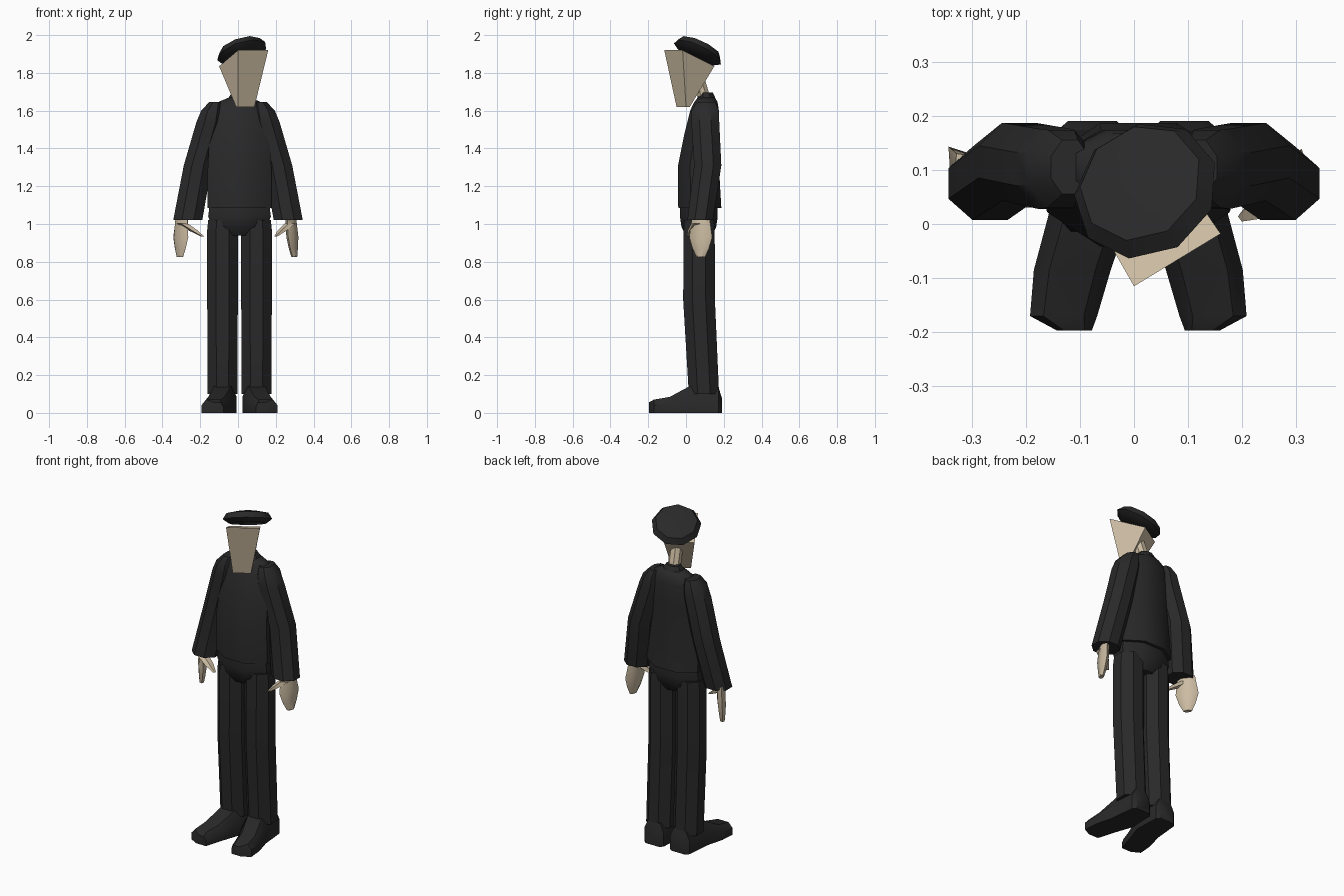
import bpy, bmesh, math
from mathutils import Vector, Matrix

if "Cube" in bpy.data.objects:
    bpy.data.objects.remove(bpy.data.objects["Cube"])

CX = 0.008  # body centre line


def material(name, rgb):
    m = bpy.data.materials.new(name)
    m.diffuse_color = (*rgb, 1)
    m.use_nodes = True
    m.node_tree.nodes["Principled BSDF"].inputs["Base Color"].default_value = m.diffuse_color
    return m


DARK = material("dark_cloth", (0.022, 0.022, 0.022))
SKIN = material("skin", (0.60, 0.50, 0.36))


def loft(name, rings, mat, angle=40):
    """Skin a list of equal-length point rings and cap both ends."""
    bm = bmesh.new()
    rows = [[bm.verts.new(p) for p in r] for r in rings]
    n = len(rows[0])
    for a, b in zip(rows, rows[1:]):
        for i in range(n):
            j = (i + 1) % n
            bm.faces.new((a[i], a[j], b[j], b[i]))
    bm.faces.new(rows[0])
    bm.faces.new(rows[-1])
    bmesh.ops.recalc_face_normals(bm, faces=bm.faces)
    me = bpy.data.meshes.new(name)
    bm.to_mesh(me)
    bm.free()
    ob = bpy.data.objects.new(name, me)
    bpy.context.collection.objects.link(ob)
    me.materials.append(mat)
    bpy.ops.object.select_all(action='DESELECT')
    bpy.context.view_layer.objects.active = ob
    ob.select_set(True)
    bpy.ops.object.shade_smooth_by_angle(angle=math.radians(angle))
    return ob


def ring(x, y, z, rx, ry, n=8, yaw=0.0):
    """Horizontal n-sided ring with flats facing the axes, exact half-widths rx, ry."""
    k = 1 / math.cos(math.pi / n)
    pts = []
    for i in range(n):
        a = 2 * math.pi * (i + 0.5) / n
        u, v = rx * k * math.cos(a), ry * k * math.sin(a)
        pts.append(Vector((x + u * math.cos(yaw) - v * math.sin(yaw),
                           y + u * math.sin(yaw) + v * math.cos(yaw), z)))
    return pts


def flip(rings, s, cx):
    """Place rings on the right (s=1) or left (s=-1) of the line x = cx."""
    return [[Vector((cx + s * p.x, p.y, p.z)) for p in r] for r in rings]


# Jacket: hem to shoulders
loft("jacket", [ring(CX, y, z, rx, ry) for y, z, rx, ry in [
    (0.073, 1.085, 0.170, 0.114), (0.066, 1.31, 0.168, 0.108),
    (0.082, 1.47, 0.158, 0.092), (0.098, 1.60, 0.145, 0.076),
    (0.105, 1.645, 0.115, 0.062), (0.108, 1.67, 0.055, 0.045)]], DARK)

# Collar
loft("collar", [ring(CX, y, z, rx, ry) for y, z, rx, ry in [
    (0.105, 1.64, 0.070, 0.058), (0.108, 1.675, 0.054, 0.044),
    (0.106, 1.695, 0.040, 0.036)]], DARK)

# Trouser seat below the hem
loft("trouser_seat", [ring(CX, 0.068, z, rx, ry) for z, rx, ry in [
    (1.10, 0.158, 0.10), (1.04, 0.166, 0.10),
    (0.985, 0.145, 0.092), (0.94, 0.055, 0.070)]], DARK)

# Shoe cross-section, standing on the ground
def shoe_section(y, x, w, h):
    return [Vector((x + u * w, y, v * h)) for u, v in
            [(-1, 0), (1, 0), (1, 0.6), (0.6, 1), (-0.6, 1), (-1, 0.6)]]


for s, side in ((1, "right"), (-1, "left")):
    # Trouser legs
    leg = [ring(0.09, y, z, rx, ry) for y, z, rx, ry in [
        (0.070, 1.02, 0.076, 0.078), (0.070, 0.97, 0.081, 0.082),
        (0.069, 0.60, 0.081, 0.084), (0.095, 0.10, 0.079, 0.080)]]
    loft(side + "_trouser_leg", flip(leg, s, CX), DARK)

    # Shoes, toes turned out
    shoe = [shoe_section(*a) for a in [
        (0.190, 0.085, 0.045, 0.08), (0.172, 0.086, 0.065, 0.135),
        (0.020, 0.090, 0.075, 0.142), (-0.085, 0.122, 0.071, 0.085),
        (-0.170, 0.138, 0.062, 0.070), (-0.197, 0.118, 0.032, 0.055)]]
    loft(side + "_shoe", flip(shoe, s, CX), DARK)

    # Sleeves, shoulder to cuff
    sleeve = [ring(*a) for a in [
        (0.118, 0.105, 1.645, 0.035, 0.050), (0.135, 0.102, 1.60, 0.060, 0.072),
        (0.148, 0.102, 1.54, 0.072, 0.074), (0.213, 0.115, 1.31, 0.074, 0.072),
        (0.266, 0.075, 1.02, 0.077, 0.068)]]
    loft(side + "_sleeve", flip(sleeve, s, 0), DARK)

# Hands, each with its own twist
for side, x, y, tilt, yaw, thumb in (
        ("right", 0.288, 0.078, 0.010, math.radians(-20), (0.202, 0.014)),
        ("left", -0.303, 0.092, -0.005, math.radians(38), (-0.188, 0.040))):
    loft(side + "_hand", [ring(x + k * tilt, y, z, rx, ry, 6, yaw) for k, z, rx, ry in [
        (-1, 1.04, 0.022, 0.042), (0, 0.93, 0.022, 0.056),
        (0.5, 0.87, 0.017, 0.040), (1, 0.825, 0.012, 0.021)]], SKIN)
    base = Vector((x, y - 0.015, 1.01))
    tip = Vector((*thumb, 0.935))
    loft(side + "_thumb", [ring(*base.lerp(tip, t), r, r, 5)
                           for t, r in ((0.1, 0.026), (0.6, 0.021), (1, 0.008))], SKIN)

# Neck leaning forward into the head
loft("neck", [ring(CX, 0.10, 1.64, 0.034, 0.034), ring(0.015, 0.085, 1.71, 0.034, 0.032),
              ring(0.02, 0.055, 1.80, 0.034, 0.034)], SKIN)

# Head: turned wedge tapering to the chin, top sloping to the back
chin = [(0, -0.05, 1.62), (0.087, 0.0, 1.62), (0.077, 0.02, 1.62), (-0.01, -0.033, 1.62)]
crown = [(0, -0.115, 1.92), (0.16, -0.018, 1.92), (0.045, 0.15, 1.835), (-0.1, 0.06, 1.835)]
loft("head", [chin, crown], SKIN, 20)

# Beret: flat nine-sided cap tilted towards the back of the head
normal = Vector((-0.285, 0.405, 0.86))
tilt = Vector((0, 0, 1)).rotation_difference(normal).to_matrix().to_4x4()
place = Matrix.Translation((0.022, 0.062, 1.907)) @ tilt
loft("beret", [[place @ p for p in ring(0, 0, z, r, r, 9)] for z, r in [
    (-0.022, 0.100), (0.0, 0.130), (0.034, 0.110), (0.046, 0.050)]], DARK)
